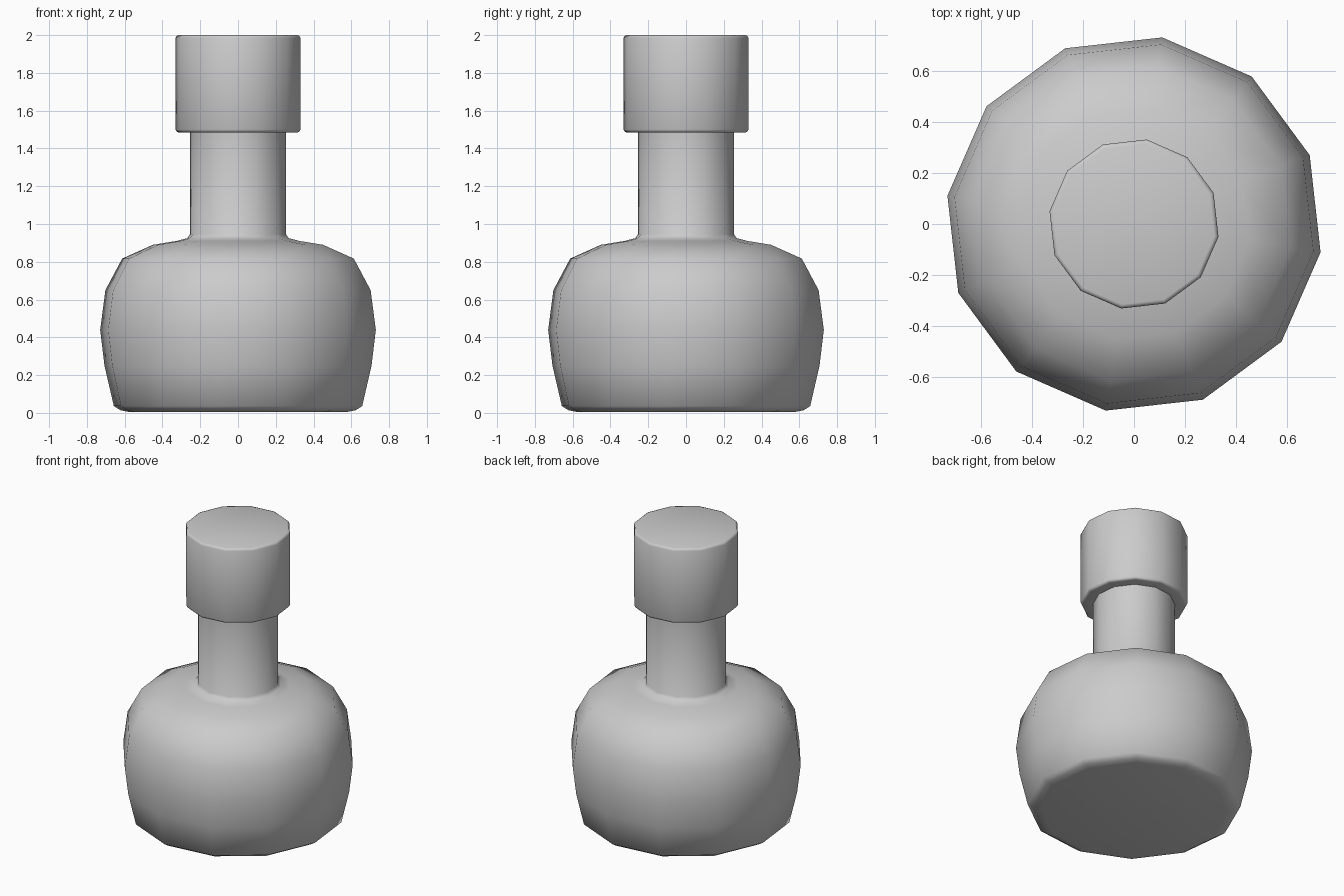
import bpy, bmesh, math

if "Cube" in bpy.data.objects:
    bpy.data.objects.remove(bpy.data.objects["Cube"])

SIDES = 12
START = math.radians(-8.6)


def lathe(name, profile, close_bottom=True, close_top=True):
    """Revolve (radius, height) points into a 12-sided smooth part."""
    bm = bmesh.new()
    rings = []
    for r, z in profile:
        angles = [START + 2 * math.pi * i / SIDES for i in range(SIDES)]
        rings.append([bm.verts.new((r * math.cos(a), r * math.sin(a), z)) for a in angles])
    for lo, hi in zip(rings, rings[1:]):
        for i in range(SIDES):
            j = (i + 1) % SIDES
            bm.faces.new((lo[i], lo[j], hi[j], hi[i]))
    if close_bottom:
        bm.faces.new(rings[0][::-1])
    if close_top:
        bm.faces.new(rings[-1])
    mesh = bpy.data.meshes.new(name)
    bm.to_mesh(mesh)
    bm.free()
    obj = bpy.data.objects.new(name, mesh)
    bpy.context.collection.objects.link(obj)
    bpy.ops.object.select_all(action='DESELECT')
    obj.select_set(True)
    bpy.context.view_layer.objects.active = obj
    bpy.ops.object.shade_smooth_by_angle(angle=math.radians(65))
    return obj


# Rounded flask body with its neck
lathe("flask_body", [
    (0.585, 0.005), (0.63, 0.014), (0.665, 0.036), (0.715, 0.25), (0.738, 0.44),
    (0.71, 0.65), (0.62, 0.817), (0.455, 0.89), (0.33, 0.91), (0.272, 0.925),
    (0.257, 0.945), (0.257, 1.487)], close_top=False)

# Stopper with softened rims; its underside starts at the neck
lathe("stopper", [
    (0.257, 1.485), (0.318, 1.485), (0.329, 1.489), (0.334, 1.50),
    (0.334, 1.985), (0.329, 1.996), (0.318, 2.0)], close_bottom=False)
